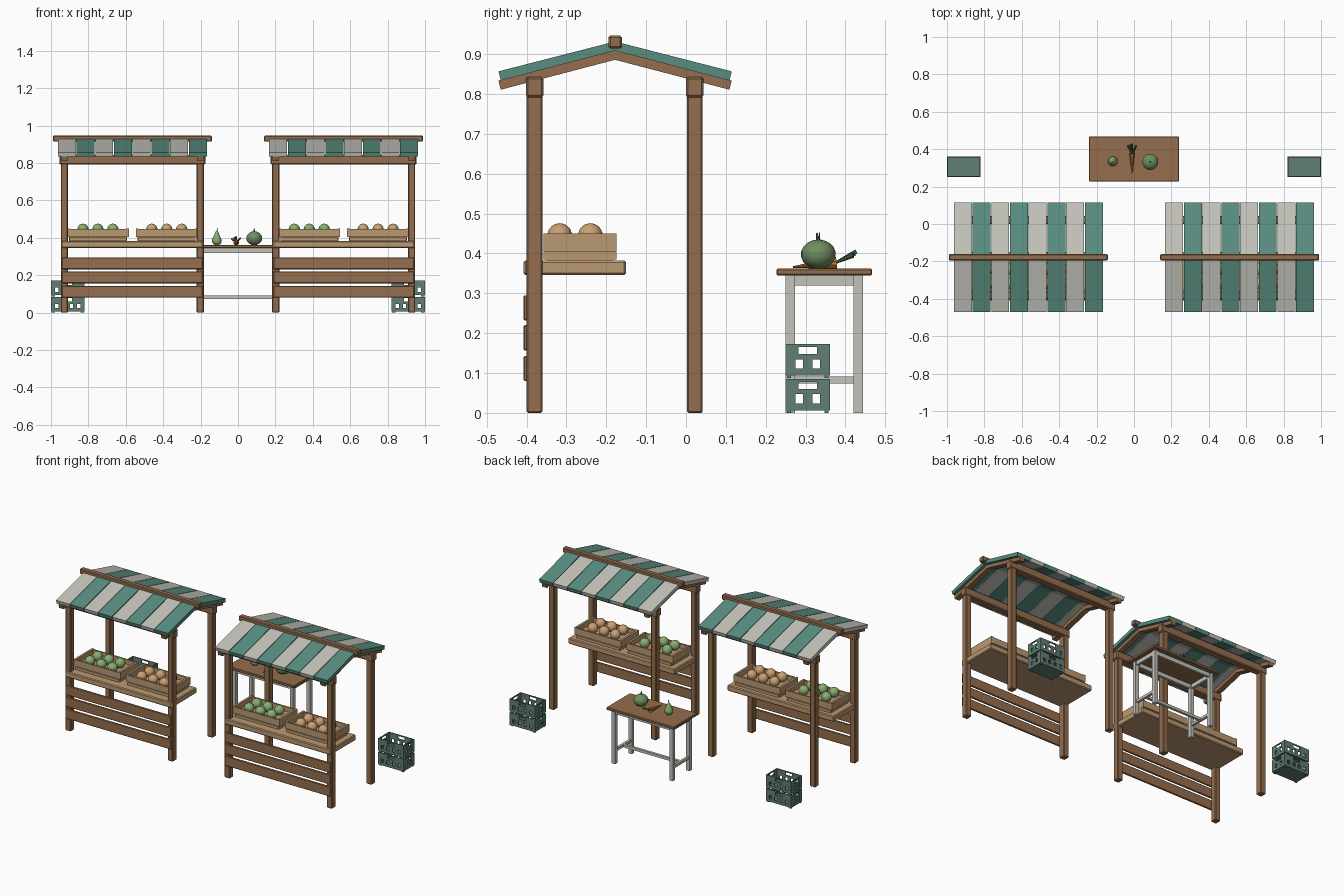
import bpy, bmesh, math
from mathutils import Matrix, Vector

if "Cube" in bpy.data.objects:
    bpy.data.objects.remove(bpy.data.objects["Cube"])


def material(name, r, g, b):
    m = bpy.data.materials.new(name)
    m.diffuse_color = (r, g, b, 1)
    m.use_nodes = True
    m.node_tree.nodes["Principled BSDF"].inputs["Base Color"].default_value = m.diffuse_color
    return m


WOOD = material("brown_wood", 0.30, 0.155, 0.075)
TAN = material("tan_wood", 0.50, 0.32, 0.17)
GREEN = material("awning_green", 0.10, 0.27, 0.215)
PALE = material("pale_cloth", 0.55, 0.55, 0.50)
CRATE = material("crate_green", 0.12, 0.21, 0.17)
LEAF = material("leaf_green", 0.07, 0.16, 0.05)
APPLE = material("fruit_green", 0.25, 0.42, 0.17)
PEACH = material("fruit_peach", 0.60, 0.35, 0.17)
MELON = material("melon_green", 0.16, 0.27, 0.12)
ORANGE = material("carrot_orange", 0.55, 0.17, 0.04)


def finish(name, bm, mat, smooth=False):
    bmesh.ops.recalc_face_normals(bm, faces=bm.faces)
    me = bpy.data.meshes.new(name)
    for f in bm.faces:
        f.smooth = smooth
    bm.to_mesh(me)
    bm.free()
    me.materials.append(mat)
    ob = bpy.data.objects.new(name, me)
    bpy.context.collection.objects.link(ob)
    return ob


def add_box(bm, x0, x1, y0, y1, z0, z1):
    m = Matrix.Translation(((x0 + x1) / 2, (y0 + y1) / 2, (z0 + z1) / 2)) \
        @ Matrix.Diagonal((x1 - x0, y1 - y0, z1 - z0, 1))
    bmesh.ops.create_cube(bm, size=1, matrix=m)


def boxes(name, mat, items, bevel=0.0):
    bm = bmesh.new()
    for b in items:
        add_box(bm, *b)
    if bevel:
        bmesh.ops.bevel(bm, geom=bm.edges[:], offset=bevel, segments=1, affect='EDGES')
    return finish(name, bm, mat)


def extrude_yz(name, mat, pts, x0, x1):
    # side profile extruded along x
    bm = bmesh.new()
    f = bm.faces.new([bm.verts.new((x0, y, z)) for y, z in pts])
    r = bmesh.ops.extrude_face_region(bm, geom=[f])
    vs = [v for v in r["geom"] if isinstance(v, bmesh.types.BMVert)]
    bmesh.ops.translate(bm, verts=vs, vec=(x1 - x0, 0, 0))
    return finish(name, bm, mat)


def ball(name, mat, loc, r, rz):
    bm = bmesh.new()
    bmesh.ops.create_uvsphere(bm, u_segments=14, v_segments=9, radius=1,
                              matrix=Matrix.Translation(loc) @ Matrix.Diagonal((r, r, rz, 1)))
    return finish(name, bm, mat, True)


def cone(name, mat, a, b, r1, r2, n=8):
    # tapered round bar from a to b
    a, b = Vector(a), Vector(b)
    d = b - a
    m = Matrix.Translation((a + b) / 2) @ d.to_track_quat('Z', 'Y').to_matrix().to_4x4()
    bm = bmesh.new()
    bmesh.ops.create_cone(bm, cap_ends=True, segments=n, radius1=r1, radius2=r2,
                          depth=d.length, matrix=m)
    ob = finish(name, bm, mat)
    return ob


RIDGE = -0.178


def sheet(side, low, high, thick):
    # sloping strip between ridge and eave, with ends cut square to the slope
    ye = RIDGE + side * 0.287
    k = side * 0.25 * thick
    return [(RIDGE, high), (ye, low), (ye + k, low + thick), (RIDGE, high + thick)]


def fruit_box(name, cx, mat):
    y0, y1, h = -0.358, -0.175, 0.165
    items = [(cx - h + .01, cx + h - .01, y0 + .01, y1 - .01, 0.383, 0.418)]
    for z0, z1 in ((0.385, 0.402), (0.406, 0.447)):
        items += [(cx - h + .012, cx + h - .012, y, y + .01, z0, z1) for y in (y0, y1 - .01)]
    items += [(cx + s - .007, cx + s + .007, y0, y1, 0.404, 0.45) for s in (-h + .007, h - .007)]
    boxes(name + "_tray", TAN, items)
    for i in (-1, 0, 1):
        for y in (-0.317, -0.24):
            ball(name, mat, (cx + i * 0.08, y, 0.445), 0.031, 0.031)


def stall(cx):
    # posts, long beams and ridge pole
    posts = [(cx + s - .019, cx + s + .019, y - .02, y + .02, 0, 0.83)
             for s in (-.363, .363) for y in (-.38, .022)]
    boxes("stall_posts", WOOD, posts, 0.004)
    boxes("roof_beams", WOOD, [(cx - .39, cx + .39, y - .022, y + .022, 0.792, 0.843)
                               for y in (-.38, .022)], 0.005)
    boxes("ridge_pole", WOOD, [(cx - .425, cx + .425, RIDGE - .017, RIDGE + .017, 0.914, 0.947)], 0.005)
    # rafters and striped awning
    for side in (-1, 1):
        for s in (-.363, .363):
            extrude_yz("rafter", WOOD, sheet(side, 0.811, 0.886, 0.023), cx + s - .017, cx + s + .017)
        for i in range(8):
            x = cx - 0.4 + i * 0.1
            extrude_yz("awning_stripe", GREEN if i % 2 else PALE,
                       sheet(side, 0.834, 0.909, 0.023), x + .002, x + .098)
    # counter and front boards
    boxes("counter", TAN, [(cx - .378, cx + .378, -.408, -.15, 0.346, 0.383)], 0.005)
    boxes("front_boards", WOOD, [(cx - .376, cx + .376, -.408, -.396, z, z + .063)
                                 for z in (.08, .157, .232)], 0.003)
    fruit_box("green_fruit", cx - .184, APPLE)
    fruit_box("peach_fruit", cx + .184, PEACH)


for cx in (-0.565, 0.565):
    stall(cx)

# table
boxes("table_top", WOOD, [(-.24, .24, .227, .467, .345, .362)], 0.003)
legs = [(x - .012, x + .012, y - .012, y + .012, 0, .345) for x in (-.205, .205) for y in (.262, .432)]
rails = [(-.205, .205, y - .008, y + .008, .32, .345) for y in (.262, .432)]
rails += [(x - .008, x + .008, .262, .432, z, z + h)
          for x in (-.205, .205) for z, h in ((.32, .025), (.074, .017))]
rails += [(-.205, .205, .339, .355, .074, .091)]
boxes("table_frame", PALE, legs + rails)


# stacked crates with slotted walls
def wall(length, slots):
    # pieces as (start, end, z0, z1) leaving slots below and a handle above
    p = [(0, length, .006, .024), (0, length, .047, .060), (0, length, .078, .085)]
    w = .018
    gap = (length - slots * w) / (slots + 1)
    p += [(i * (gap + w), i * (gap + w) + gap, .024, .047) for i in range(slots + 1)]
    half = .023
    p += [(0, length / 2 - half, .06, .078), (length / 2 + half, length, .06, .078)]
    return p


def crate(x0, z):
    L, y0, y1, t = .18, .25, .361, .006
    it = [(x0, x0 + L, y0, y1, z + .006, z + .012)]
    for a, b, c, d in wall(L, 4):
        it += [(x0 + a, x0 + b, y, y + t, z + c, z + d) for y in (y0, y1 - t)]
    for a, b, c, d in wall(y1 - y0, 2):
        it += [(x, x + t, y0 + a, y0 + b, z + c, z + d) for x in (x0, x0 + L - t)]
    it += [(x, x + .018, y, y + .01, z, z + .006)
           for x in (x0 + .003, x0 + L - .021) for y in (y0 + .003, y1 - .013)]
    boxes("stacking_crate", CRATE, it)


for x0 in (-1.0, 0.82):
    for z in (0, .0875):
        crate(x0, z)

# melon with stem
ball("melon", MELON, (.087, .332, .398), .044, .037)
cone("melon_stem", LEAF, (.087, .332, .43), (.087, .328, .452), .005, .002, 6)

# pear turned from a profile
bm = bmesh.new()
prof = [(0, .362), (.017, .364), (.026, .378), (.025, .392), (.016, .410), (.010, .426), (.006, .434), (0, .436)]
vs = [bm.verts.new((r - .113, .335, z)) for r, z in prof]
es = [bm.edges.new(p) for p in zip(vs, vs[1:])]
bmesh.ops.spin(bm, geom=vs + es, cent=(-.113, .335, 0), axis=(0, 0, 1), angle=2 * math.pi, steps=14)
bmesh.ops.remove_doubles(bm, verts=bm.verts, dist=1e-4)
finish("pear", bm, APPLE, True)
cone("pear_stem", LEAF, (-.113, .335, .433), (-.110, .335, .452), .002, .002, 6)

# carrot with leaves
cone("carrot", ORANGE, (-.01, .378, .376), (-.01, .268, .366), .015, .002, 10)
for dx, dz in ((-.022, .394), (0, .405), (.022, .398), (-.01, .40)):
    cone("carrot_leaf", LEAF, (-.01, .374, .376), (-.01 + dx, .428 - abs(dx) * .4, dz), .003, .006, 5)
